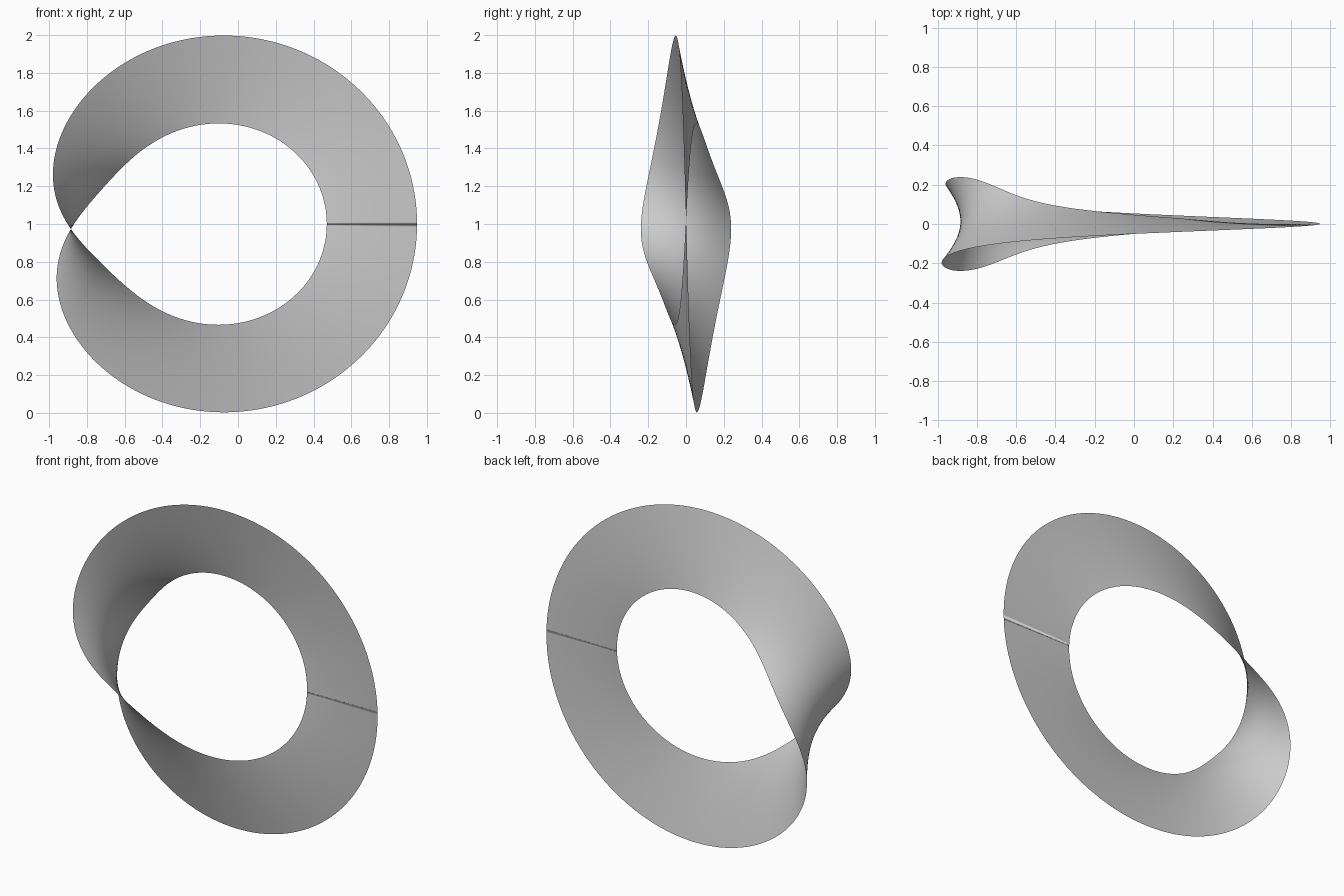
import bpy, bmesh
from math import sin, cos, pi, atan2, radians

if "Cube" in bpy.data.objects:
    bpy.data.objects.remove(bpy.data.objects["Cube"])

SEG, ACROSS = 360, 16          # steps around the loop, steps across the band
CX, CZ = -0.088, 1.0           # centre of the loop
RX, RZ = 0.797, 0.765          # centre line half sizes
HALF = 0.239                   # half width of the band
TWIST, SHIFT = 0.243, radians(2)   # how tightly the half turn gathers at the left


def point(t, s):
    """Point on the band at angle t around the loop, s from -1 to 1 across."""
    h = (t - SHIFT) / 2
    phi = atan2(TWIST * sin(h), cos(h))
    d = HALF * s
    r = d * cos(phi)
    return (CX + (RX + r) * cos(t), -d * sin(phi), CZ + (RZ + r) * sin(t))


# twisted band with a single half turn; the last row joins the first reversed
bm = bmesh.new()
rows = [[bm.verts.new(point(2 * pi * i / SEG, 2 * j / ACROSS - 1))
         for j in range(ACROSS + 1)] for i in range(SEG)]
rows.append(rows[0][::-1])
for a, b in zip(rows, rows[1:]):
    for j in range(ACROSS):
        f = bm.faces.new((a[j], a[j + 1], b[j + 1], b[j]))
        f.smooth = True

mesh = bpy.data.meshes.new("twisted_band")
bm.to_mesh(mesh)
bm.free()
band = bpy.data.objects.new("twisted_band", mesh)
bpy.context.collection.objects.link(band)
